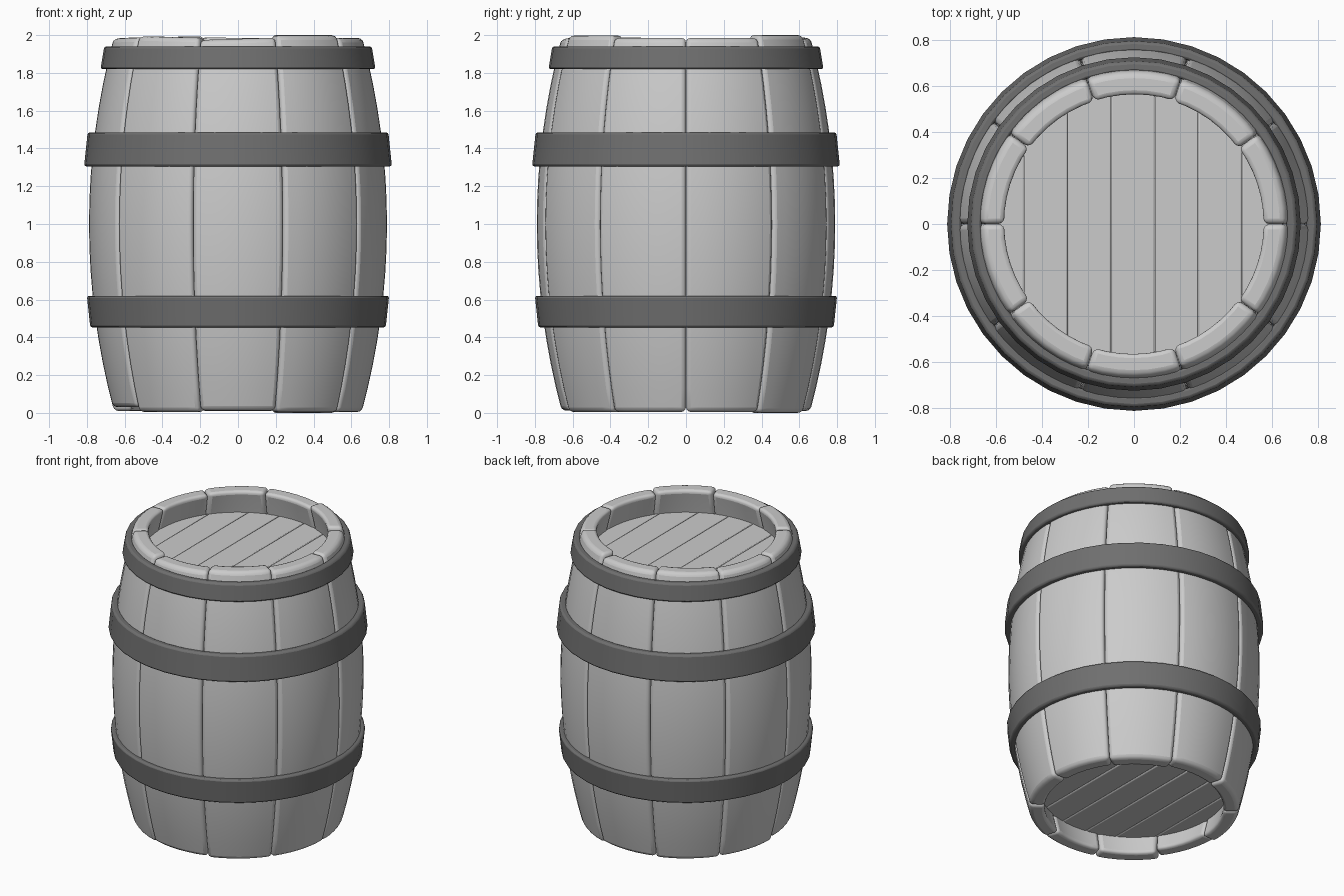
import bpy, bmesh, math

if "Cube" in bpy.data.objects:
    bpy.data.objects.remove(bpy.data.objects["Cube"])


def radius(z):
    """Outer radius of the bulging barrel at height z."""
    return 0.79 - 0.135 * (z - 1) ** 2


def finish(bm, name, bevel, segments):
    bmesh.ops.recalc_face_normals(bm, faces=bm.faces)
    mesh = bpy.data.meshes.new(name)
    bm.to_mesh(mesh)
    bm.free()
    ob = bpy.data.objects.new(name, mesh)
    bpy.context.collection.objects.link(ob)
    mod = ob.modifiers.new("soft_edges", 'BEVEL')
    mod.width, mod.segments = bevel, segments
    mod.limit_method, mod.angle_limit = 'ANGLE', math.radians(45)
    bpy.ops.object.select_all(action='DESELECT')
    ob.select_set(True)
    bpy.context.view_layer.objects.active = ob
    bpy.ops.object.shade_smooth_by_angle(angle=math.radians(40))
    return ob


def stave(name, angle, bottom, top, tilt, thick=0.10, n=6, levels=16):
    bm = bmesh.new()
    half = math.radians(17.97)
    rings = []
    for j in range(levels + 1):
        t = j / levels
        pts = []
        steps = [(i, 0) for i in range(n + 1)] + [(i, thick) for i in range(n, -1, -1)]
        for i, inset in steps:
            u = 2 * i / n - 1
            z = bottom + (top + tilt * u - bottom) * t
            a, r = angle + half * u, radius(z) - inset
            pts.append(bm.verts.new((r * math.cos(a), r * math.sin(a), z)))
        rings.append(pts)
    m = len(rings[0])
    for lo, hi in zip(rings, rings[1:]):
        for i in range(m):
            k = (i + 1) % m
            bm.faces.new((lo[i], lo[k], hi[k], hi[i]))
    for ring in (rings[0], rings[-1]):
        for i in range(n):
            bm.faces.new((ring[i], ring[i + 1], ring[m - 2 - i], ring[m - 1 - i]))
    finish(bm, name, 0.024, 3)


def hoop(name, z0, r0, z1, r1, thick=0.045, sides=40):
    bm = bmesh.new()
    profile = [(r0, z0), (r1, z1), (r1 - thick, z1), (r0 - thick, z0)]
    rings = []
    for s in range(sides):
        a = 2 * math.pi * s / sides
        rings.append([bm.verts.new((r * math.cos(a), r * math.sin(a), z)) for r, z in profile])
    for s in range(sides):
        p, q = rings[s], rings[(s + 1) % sides]
        for i in range(4):
            k = (i + 1) % 4
            bm.faces.new((p[i], q[i], q[k], p[k]))
    finish(bm, name, 0.012, 2)


def plank(name, x0, x1, z0, z1, bevel, r=0.605, n=6):
    bm = bmesh.new()
    xs = [x0 + (x1 - x0) * i / n for i in range(n + 1)]
    ys = [math.sqrt(max(r * r - x * x, 0.0004)) for x in xs]
    outline = list(zip(xs, ys)) + [(x, -y) for x, y in reversed(list(zip(xs, ys)))]
    face = bm.faces.new([bm.verts.new((x, y, z0)) for x, y in outline])
    ext = bmesh.ops.extrude_face_region(bm, geom=[face])
    moved = [v for v in ext["geom"] if isinstance(v, bmesh.types.BMVert)]
    bmesh.ops.translate(bm, vec=(0, 0, z1 - z0), verts=moved)
    finish(bm, name, bevel, 2)


# Ten curved staves with slightly uneven ends
tops = [1.985, 2.0, 1.985, 1.99, 1.98, 1.985, 1.99, 1.98, 1.998, 1.985]
bottoms = [0.005, 0.0, 0.01, 0.005, 0.01, 0.03, 0.005, 0.012, 0.004, 0.005]
tilts = [0, 0, 0.003, -0.004, 0, 0.003, -0.004, 0.006, 0, 0]
for k in range(10):
    stave(f"stave_{k}", math.radians(18 + 36 * k), bottoms[k], tops[k], tilts[k])

# Three metal hoops following the bulge
hoop("lower_hoop", 0.452, 0.782, 0.62, 0.80)
hoop("middle_hoop", 1.305, 0.815, 1.485, 0.796)
hoop("top_hoop", 1.82, 0.728, 1.94, 0.708)

# Recessed plank heads at both ends
edges = [-0.604, -0.48, -0.29, -0.10, 0.09, 0.28, 0.47, 0.604]
for label, z0, z1, bevel in (("top_plank", 1.77, 1.83, 0.006), ("bottom_plank", 0.14, 0.20, 0.01)):
    for i, (a, b) in enumerate(zip(edges, edges[1:])):
        plank(f"{label}_{i}", a + 0.0005, b - 0.0005, z0, z1, bevel)

# Dark metal for the hoops
metal = bpy.data.materials.new("dark_metal")
metal.diffuse_color = (0.16, 0.16, 0.16, 1)
metal.use_nodes = True
metal.node_tree.nodes["Principled BSDF"].inputs["Base Color"].default_value = metal.diffuse_color
for ob in bpy.data.objects:
    if ob.name.endswith("hoop"):
        ob.data.materials.append(metal)
